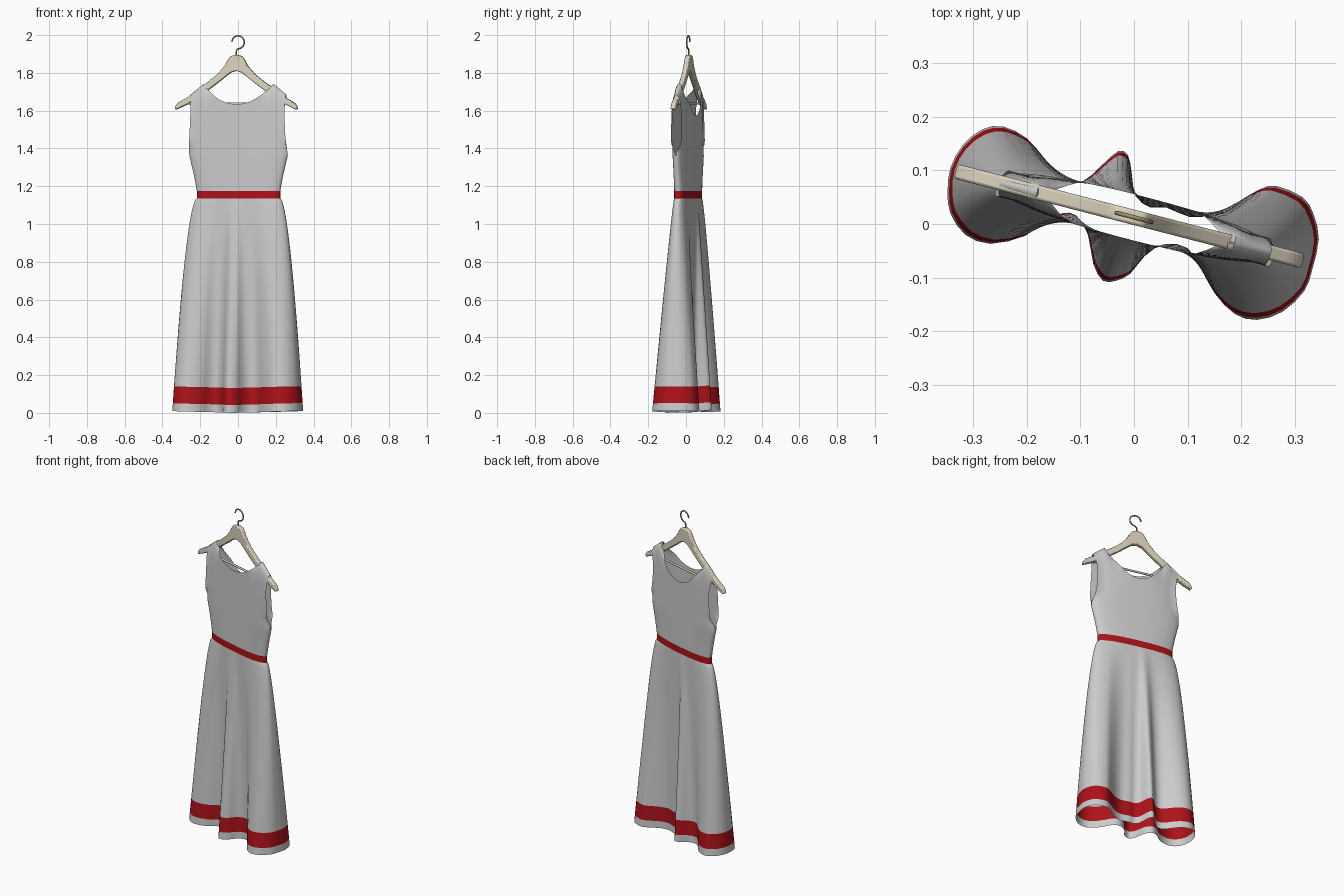
import bpy, bmesh, math
from mathutils import Vector

if "Cube" in bpy.data.objects:
    bpy.data.objects.remove(bpy.data.objects["Cube"])

C, S = 0.968, 0.25            # the whole model is turned about -14.5 degrees
CY, DEPTH = 0.012, 0.042      # local centre line and half depth of the torso


def world(x, y, z):
    return Vector((C * x + S * y, -S * x + C * y, z))


def material(name, col):
    m = bpy.data.materials.new(name)
    m.diffuse_color = (*col, 1)
    m.use_nodes = True
    m.node_tree.nodes["Principled BSDF"].inputs["Base Color"].default_value = m.diffuse_color
    return m


RED = material("red_trim", (0.42, 0.006, 0.01))
WOOD = material("pale_wood", (0.72, 0.66, 0.52))
METAL = material("hook_metal", (0.35, 0.29, 0.16))


def finish(name, bm, mat=None, angle=60):
    bmesh.ops.remove_doubles(bm, verts=bm.verts, dist=0.0004)
    bmesh.ops.recalc_face_normals(bm, faces=bm.faces)
    me = bpy.data.meshes.new(name)
    bm.to_mesh(me)
    bm.free()
    ob = bpy.data.objects.new(name, me)
    bpy.context.collection.objects.link(ob)
    if mat:
        me.materials.append(mat)
    bpy.ops.object.select_all(action='DESELECT')
    bpy.context.view_layer.objects.active = ob
    ob.select_set(True)
    bpy.ops.object.shade_smooth_by_angle(angle=math.radians(angle))
    return ob


def grid(bm, rows, closed):
    vs = [[bm.verts.new(p) for p in r] for r in rows]
    n = len(vs[0])
    for a, b in zip(vs, vs[1:]):
        for i in range(n if closed else n - 1):
            j = (i + 1) % n
            bm.faces.new((a[i], a[j], b[j], b[i]))


def lerp_table(tab, z):
    for (z0, a), (z1, b) in zip(tab, tab[1:]):
        if z <= z1:
            k = max(0, (z - z0) / (z1 - z0))
            return a + (b - a) * k
    return tab[-1][1]


def smooth(a, b, x):
    k = min(1, max(0, (x - a) / (b - a)))
    return k * k * (3 - 2 * k)


def lens(s):
    return max(0, 1 - abs(s) ** 2.4) ** (1 / 2.4)


# hem outline seen from above: left end, along the back, right end, along the front
HEM = [(-.348, .06), (-.343, .104), (-.32, .147), (-.283, .177), (-.244, .182), (-.2, .16),
       (-.166, .121), (-.134, .084), (-.095, .08), (-.06, .11), (-.03, .136), (-.011, .128),
       (-.004, .093), (.003, .052), (.03, .031), (.06, .031), (.104, .013), (.15, .019),
       (.197, .043), (.235, .065), (.266, .071), (.315, .05), (.335, .019), (.345, -.028),
       (.333, -.084), (.318, -.125), (.277, -.164), (.229, -.179), (.188, -.168), (.151, -.13),
       (.123, -.08), (.1, -.045), (.058, -.037), (.02, -.06), (-.007, -.093), (-.034, -.106),
       (-.058, -.106), (-.076, -.075), (-.086, -.02), (-.108, .016), (-.134, .02),
       (-.166, .006), (-.203, -.022), (-.268, -.037), (-.315, -.02), (-.343, .02)]
pts = [Vector((C * x - S * y, S * x + C * y)) for x, y in HEM]
hem = []
for i in range(len(pts)):                      # Catmull-Rom, two steps per span
    p0, p1, p2, p3 = (pts[(i + k - 1) % len(pts)] for k in range(4))
    hem += [p1, (9 * (p1 + p2) - p0 - p3) / 16]
lo = min(range(len(hem)), key=lambda i: hem[i].x)
hem = hem[lo:] + hem[:lo]
hi = max(range(len(hem)), key=lambda i: hem[i].x)
X0, X1 = hem[0].x, hem[hi].x
ZW, HW = 1.135, 0.228


def dress_ring(z):
    """Cross-section of skirt and belt at height z."""
    t = min(1, max(0, (ZW - z) / ZW))
    ring = []
    for i, p in enumerate(hem):
        s = 2 * (p.x - X0) / (X1 - X0) - 1
        back = i <= hi
        xw = s * HW
        yw = CY + (1 if back else -1) * DEPTH * lens(s)
        kx = t ** 0.56
        lift = 0.01 * abs(s)
        if back:
            lift += 0.014 * math.exp(-((p.x + 0.05) / 0.05) ** 2)
        ring.append(world(xw + (p.x - xw) * kx, yw + (p.y - yw) * t, z + lift * t))
    return ring


def loft(name, z0, z1, n, mat=None):
    bm = bmesh.new()
    grid(bm, [dress_ring(z0 + (z1 - z0) * (k / n) ** 1.5) for k in range(n + 1)], True)
    return finish(name, bm, mat)


loft("waist_belt", 1.175, ZW, 2, RED)
loft("skirt", ZW, 0.132, 24)
loft("hem_stripe", 0.132, 0.042, 3, RED)
loft("hem_edge", 0.042, 0.0, 1)

# bodice: front and back panels joined at side seams and shoulders, open at armholes
WIDTH = [(1.175, .228), (1.25, .242), (1.365, .27), (1.45, .263), (1.6, .256), (1.7, .262)]
NECK = 0.19 / 0.262
cols = [NECK * k / 12 for k in range(12)]
cols += [NECK + (1 - NECK) * (1 - (1 - k / 6) ** 2) for k in range(7)]
cols = [-s for s in reversed(cols[1:])] + cols


def bodice_panel(bm, side, neck_z):
    rows = []
    for k in range(31):
        v = 1 - (1 - k / 30) ** 1.6
        row = []
        for s in cols:
            a = abs(s)
            if a < NECK:
                top = neck_z + (1.742 - neck_z) * (a / NECK) ** 2.2
            else:
                top = 1.742 - 0.057 * (a - NECK) / (1 - NECK)
            z = 1.175 + v * (top - 1.175)
            hw = lerp_table(WIDTH, z)
            if side > 0 and z > 1.365:
                hw -= 0.018 * math.sin(math.pi * min(1, (z - 1.365) / 0.32))
            d = max(lens(s), 0.62 * smooth(1.36, 1.44, z))
            fold = math.sqrt(max(0, 1 - v ** 10))
            w = smooth(0.6 * NECK, NECK, a)
            d *= DEPTH * (fold * w + (1 - w))
            row.append(world(s * hw, CY + side * d, z))
        rows.append(row)
    grid(bm, rows, False)


bm = bmesh.new()
bodice_panel(bm, -1, 1.635)
bodice_panel(bm, 1, 1.575)
finish("bodice", bm)

# hanger: mirrored outline, extruded and bevelled
HX = -0.012
TOP = [(.03, 1.889), (.045, 1.87), (.062, 1.838), (.1, 1.795), (.15, 1.755), (.19, 1.728),
       (.26, 1.674), (.30, 1.652), (.322, 1.638), (.336, 1.615), (.331, 1.605)]
LOW = [(.30, 1.618), (.26, 1.638), (.19, 1.682), (.1, 1.748), (.03, 1.802)]
half = TOP + LOW
outline = [(0, 1.896)] + half + [(0, 1.811)] + [(-x, z) for x, z in reversed(half)]
bm = bmesh.new()
f = bm.faces.new([bm.verts.new(world(x + HX, CY - 0.014, z)) for x, z in outline])
ext = bmesh.ops.extrude_face_region(bm, geom=[f])
move = world(0, 0.028, 0)
bmesh.ops.translate(bm, vec=move, verts=[g for g in ext["geom"] if isinstance(g, bmesh.types.BMVert)])
hanger = finish("hanger_body", bm, WOOD, 40)
bev = hanger.modifiers.new("round_edges", 'BEVEL')
bev.width, bev.segments = 0.005, 2


def wire(name, path, r, mat):
    cu = bpy.data.curves.new(name, 'CURVE')
    cu.dimensions, cu.bevel_depth, cu.bevel_resolution = '3D', r, 2
    cu.use_fill_caps = True
    sp = cu.splines.new('POLY')
    sp.points.add(len(path) - 1)
    for p, (x, z) in zip(sp.points, path):
        p.co = (*world(x, CY, z), 1)
    cu.materials.append(mat)
    bpy.context.collection.objects.link(bpy.data.objects.new(name, cu))


# cross bar and wire hook
wire("hanger_bar", [(HX - .27, 1.638), (HX + .27, 1.638)], 0.006, WOOD)
arc = [math.radians(175 - 265 * k / 20) for k in range(21)]
wire("hanger_hook", [(-.003 + .034 * math.cos(a), 1.962 + .034 * math.sin(a)) for a in arc]
     + [(-.011, 1.92), (HX, 1.905), (HX, 1.88)], 0.004, METAL)
